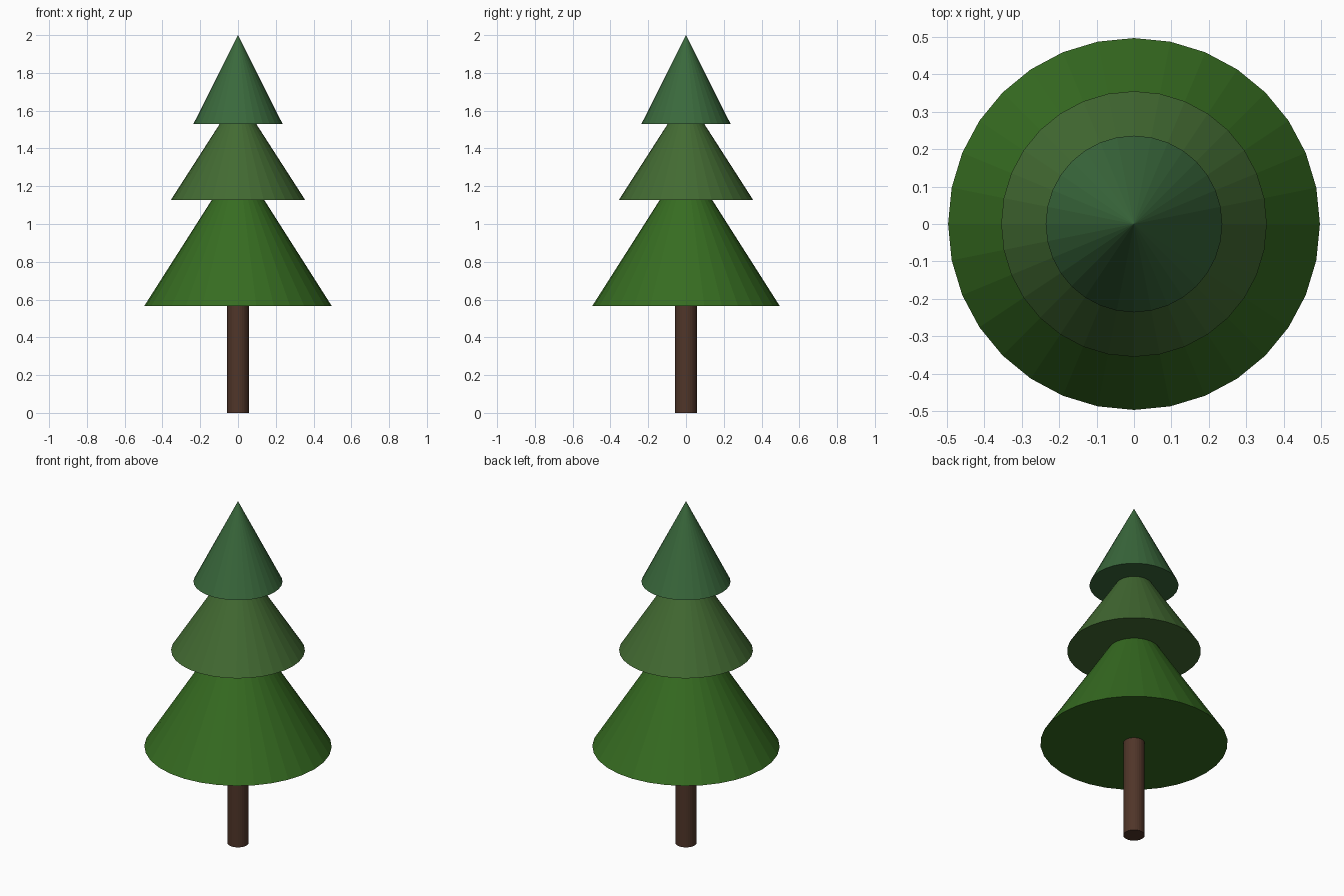
import bpy

if "Cube" in bpy.data.objects:
    bpy.data.objects.remove(bpy.data.objects["Cube"])


def paint(obj, name, rgb):
    mat = bpy.data.materials.new(name)
    mat.diffuse_color = (*rgb, 1)
    mat.use_nodes = True
    mat.node_tree.nodes["Principled BSDF"].inputs["Base Color"].default_value = mat.diffuse_color
    obj.data.materials.append(mat)


# trunk, running a little way up inside the lowest branches
TRUNK_TOP = 0.62
bpy.ops.mesh.primitive_cylinder_add(vertices=32, radius=0.057, depth=TRUNK_TOP,
                                    location=(0, 0, TRUNK_TOP / 2))
trunk = bpy.context.object
trunk.name = "trunk"
paint(trunk, "bark", (0.08, 0.036, 0.022))

# three overlapping branch cones: name, base z, tip z, radius, colour
tiers = [
    ("lower_branches", 0.565, 1.345, 0.497, (0.037, 0.15, 0.015)),
    ("middle_branches", 1.128, 1.68, 0.355, (0.055, 0.145, 0.032)),
    ("top_branches", 1.53, 2.0, 0.236, (0.042, 0.14, 0.045)),
]
for name, base, tip, radius, rgb in tiers:
    bpy.ops.mesh.primitive_cone_add(vertices=32, radius1=radius, radius2=0,
                                    depth=tip - base,
                                    location=(0, 0, (base + tip) / 2))
    cone = bpy.context.object
    cone.name = name
    paint(cone, name + "_green", rgb)
